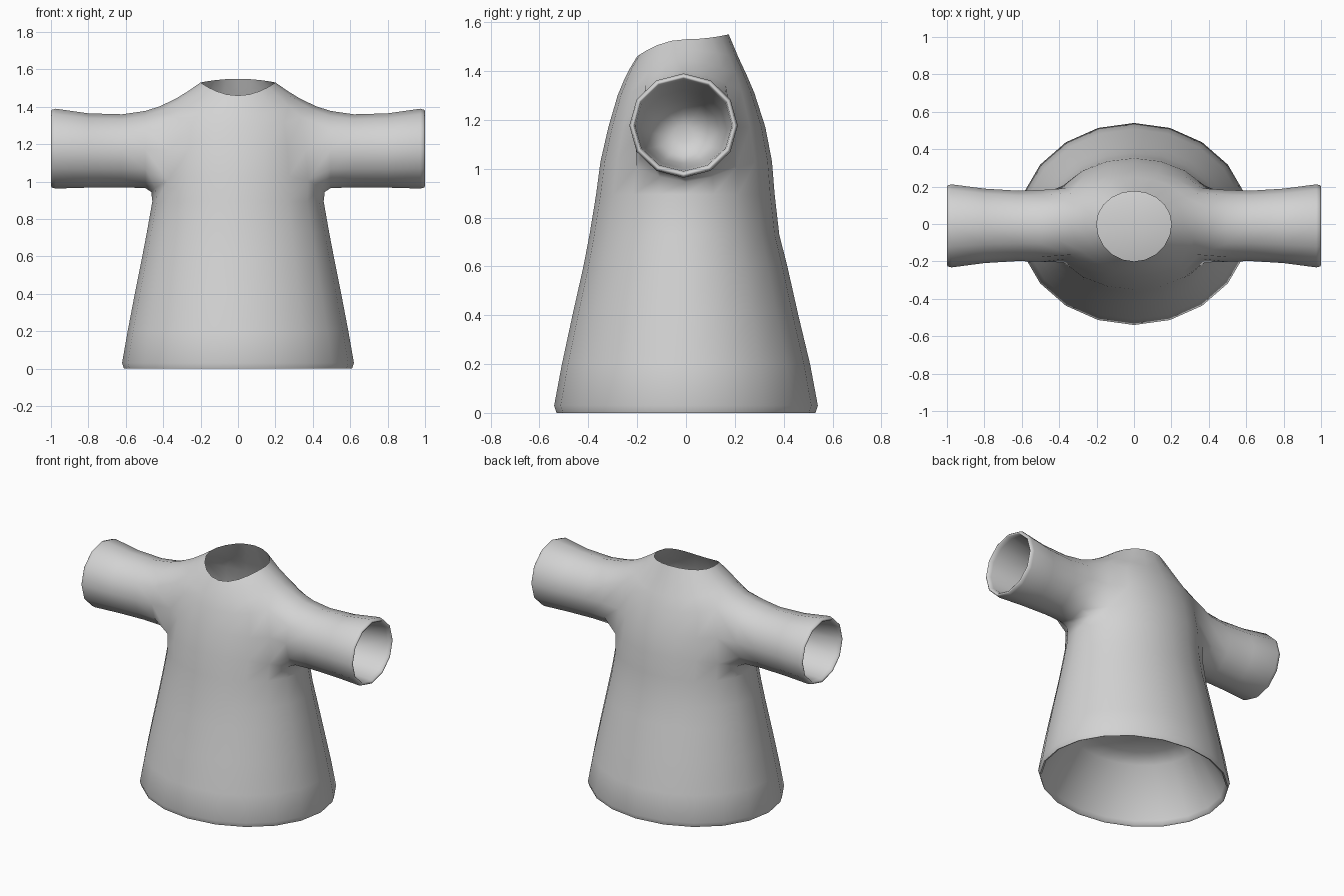
import bpy, bmesh
from math import sin, cos, radians

if "Cube" in bpy.data.objects:
    bpy.data.objects.remove(bpy.data.objects["Cube"])

cloth = bpy.data.materials.new("light grey cloth")
cloth.use_nodes = True
cloth.diffuse_color = (0.65, 0.65, 0.65, 1)
cloth.node_tree.nodes["Principled BSDF"].inputs["Base Color"].default_value = (0.65, 0.65, 0.65, 1)

SIDES = 20
bm = bmesh.new()


def body_ring(half_x, front_y, back_y, side_z, front_z=None, back_z=None, power=6, skip=()):
    """Oval ring whose height can differ at the sides, front and back."""
    front_z = side_z if front_z is None else front_z
    back_z = front_z if back_z is None else back_z
    ring = []
    for i in range(SIDES):
        if i in skip:
            ring.append(None)
            continue
        c, s = cos(radians(18 * i)), sin(radians(18 * i))
        end_z, depth = (front_z, front_y) if s < 0 else (back_z, back_y)
        z = end_z + (side_z - end_z) * abs(c) ** power
        ring.append(bm.verts.new((half_x * c, depth * s, z)))
    return ring


def sleeve_ring(side, x, half_y, top, bottom):
    """Twelve-sided ring across a sleeve, starting at its top."""
    mid, half_z = (top + bottom) / 2, (top - bottom) / 2
    return [bm.verts.new((side * x, half_y * sin(radians(30 * k)) - 0.01,
                          mid + half_z * cos(radians(30 * k)))) for k in range(12)]


def bridge(a, b):
    n = len(a)
    for i in range(n):
        quad = (a[i], a[(i + 1) % n], b[(i + 1) % n], b[i])
        if None not in quad:
            bm.faces.new(quad)


def loft(rings):
    for a, b in zip(rings, rings[1:]):
        bridge(a, b)


# Skirt of the body, from the closed hollow under the hem up to the underarms
hem_cavity = [body_ring(*r) for r in [
    (0.34, 0.28, 0.28, 0.38), (0.42, 0.35, 0.35, 0.33),
    (0.59, 0.51, 0.51, 0.03), (0.598, 0.518, 0.518, 0.005)]]
skirt = [body_ring(*r) for r in [
    (0.61, 0.53, 0.53, 0.0), (0.62, 0.54, 0.54, 0.03), (0.59, 0.508, 0.508, 0.2),
    (0.552, 0.465, 0.46, 0.4), (0.512, 0.42, 0.415, 0.6), (0.487, 0.395, 0.382, 0.73),
    (0.458, 0.368, 0.363, 0.895)]]
armpit = body_ring(0.464, 0.35, 0.352, 0.945, 1.03)

# Chest leaves room for both sleeves
chest = body_ring(0.45, 0.318, 0.325, 1.17, skip=(19, 0, 1, 9, 10, 11))
shoulder = body_ring(0.42, 0.28, 0.28, 1.402, 1.3, 1.31, 4)

# Upper shoulders, ending at the open neckline
collar = [body_ring(*r) for r in [
    (0.335, 0.255, 0.25, 1.442, 1.36, 1.38, 3),
    (0.265, 0.23, 0.215, 1.485, 1.41, 1.455, 2),
    (0.2, 0.2, 0.175, 1.53, 1.46, 1.55, 2)]]

loft(hem_cavity + skirt + [armpit, chest, shoulder] + collar)
bm.faces.new(hem_cavity[0])

# Sleeves grow out of the armholes and turn in at the cuffs
SLEEVE = [(0.495, 0.192, 1.378, 0.965), (0.62, 0.188, 1.36, 0.97), (0.8, 0.199, 1.365, 0.968),
          (0.975, 0.222, 1.39, 0.963), (0.995, 0.217, 1.384, 0.968), (1.0, 0.21, 1.377, 0.975),
          (0.995, 0.203, 1.37, 0.983), (0.97, 0.198, 1.363, 0.99), (0.75, 0.178, 1.32, 1.0),
          (0.56, 0.15, 1.28, 1.02), (0.48, 0.1, 1.23, 1.05), (0.46, 0.04, 1.18, 1.11)]
for side in (1, -1):
    def col(k):
        return (k if side > 0 else 10 - k) % SIDES
    armhole = [shoulder[col(k)] for k in (0, 1, 2)] + [chest[col(2)]]
    armhole += [armpit[col(k)] for k in (2, 1, 0, -1, -2)] + [chest[col(-2)]]
    armhole += [shoulder[col(k)] for k in (-2, -1)]
    rings = [sleeve_ring(side, *r) for r in SLEEVE]
    loft([armhole] + rings)
    bm.faces.new(rings[-1])

bmesh.ops.recalc_face_normals(bm, faces=bm.faces)
mesh = bpy.data.meshes.new("shirt")
bm.to_mesh(mesh)
bm.free()
mesh.materials.append(cloth)
shirt = bpy.data.objects.new("shirt", mesh)
bpy.context.collection.objects.link(shirt)

# Smooth cloth
bpy.ops.object.select_all(action="DESELECT")
shirt.select_set(True)
bpy.context.view_layer.objects.active = shirt
bpy.ops.object.shade_smooth_by_angle(angle=radians(75))
